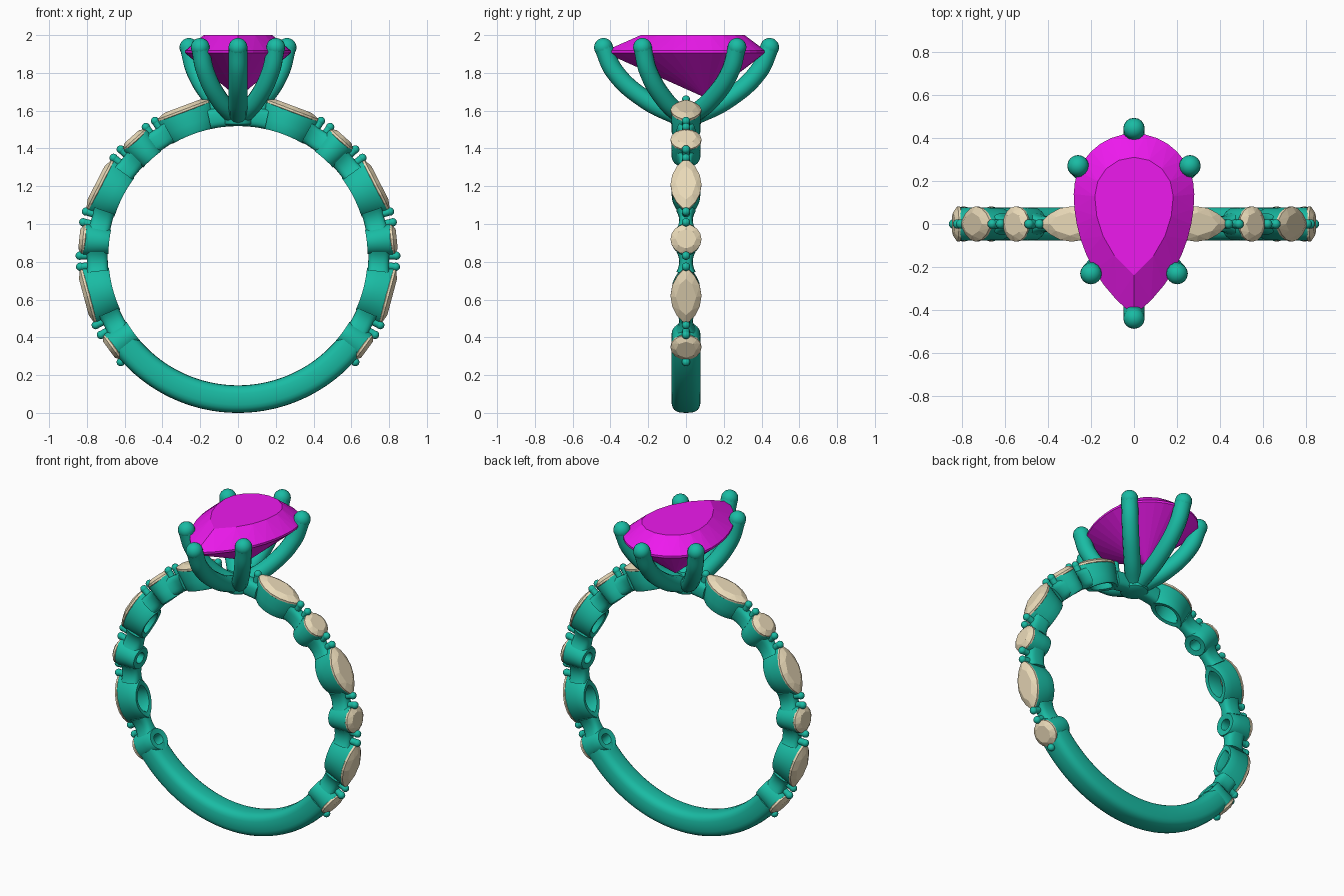
import bpy, bmesh
from math import sin, cos, pi, radians, sqrt, copysign
from mathutils import Vector, Matrix

if "Cube" in bpy.data.objects:
    bpy.data.objects.remove(bpy.data.objects["Cube"])

CZ, R_IN, R_OUT = 0.832, 0.686, 0.832      # ring centre height and radii
STEP = 21.1                                # angle between neighbouring stones


def material(name, rgb):
    m = bpy.data.materials.new(name)
    m.diffuse_color = (*rgb, 1)
    m.use_nodes = True
    m.node_tree.nodes["Principled BSDF"].inputs["Base Color"].default_value = m.diffuse_color
    return m


METAL = material("green_metal", (0.01, 0.50, 0.37))
PEAR = material("magenta_gem", (0.85, 0.01, 0.85))
ACCENT = material("cream_gem", (0.82, 0.70, 0.48))


def make(name, verts, faces, mat, smooth=True):
    me = bpy.data.meshes.new(name)
    me.from_pydata([tuple(v) for v in verts], [], faces)
    bm = bmesh.new()
    bm.from_mesh(me)
    bmesh.ops.recalc_face_normals(bm, faces=bm.faces)
    bm.to_mesh(me)
    bm.free()
    ob = bpy.data.objects.new(name, me)
    bpy.context.collection.objects.link(ob)
    me.materials.append(mat)
    if smooth:
        bpy.context.view_layer.objects.active = ob
        ob.select_set(True)
        bpy.ops.object.shade_smooth_by_angle(angle=radians(40))
        ob.select_set(False)
    return ob


def polar(deg, r, y=0.0):
    a = radians(deg)
    return Vector((r * cos(a), y, CZ + r * sin(a)))


def strip(n, rows, closed=False):
    """Quads joining consecutive rings of n points."""
    last = rows if closed else rows - 1
    return [(k * n + i, k * n + (i + 1) % n,
             (k + 1) % rows * n + (i + 1) % n, (k + 1) % rows * n + i)
            for k in range(last) for i in range(n)]


def arc_bar(name, a0, a1, r0, r1, half_w, steps, flare=0.0, power=3.0):
    """Rounded bar swept along the ring; flare thickens both ends."""
    n, verts = 24, []
    for k in range(steps + 1):
        t = k / steps
        w = half_w + flare * (2 * t - 1) ** 2
        top = r1 + 0.5 * flare * (2 * t - 1) ** 2
        for i in range(n):
            c, s = cos(2 * pi * i / n), sin(2 * pi * i / n)
            u = copysign(abs(c) ** (2 / power), c)
            v = copysign(abs(s) ** (2 / power), s)
            verts.append(polar(a0 + (a1 - a0) * t,
                               (r0 + top) / 2 + u * (top - r0) / 2, v * w))
    faces = strip(n, steps + 1)
    faces += [tuple(range(n)), tuple(range(steps * n, (steps + 1) * n))]
    return make(name, verts, faces, METAL)


def lens(n, half_l, half_w, pointed):
    """Oval outline, or a marquise with softened points."""
    pts = []
    for i in range(n):
        c, s = cos(2 * pi * i / n), sin(2 * pi * i / n)
        y = copysign(abs(s) ** 1.5, s) if pointed else s
        pts.append(Vector((c * half_l, y * half_w)))
    return pts


def gem(name, outline, centre, table, levels, matrix, mat):
    """Faceted stone: levels = culet, girdle bottom, girdle top, table."""
    n, h = len(outline), len(outline) // 2
    zc, zb, zt, ztab = levels
    v = [Vector((p.x, p.y, zb)) for p in outline]
    v += [Vector((p.x, p.y, zt)) for p in outline]
    for i in range(h):
        p = centre + (outline[2 * i] - centre) * table
        v.append(Vector((p.x, p.y, ztab)))
    v.append(Vector((centre.x, centre.y, zc)))
    f = strip(n, 2) + [tuple(range(2 * n, 2 * n + h))]
    for i in range(h):
        g0, g1, g2 = n + 2 * i, n + 2 * i + 1, n + (2 * i + 2) % n
        t0, t1 = 2 * n + i, 2 * n + (i + 1) % h
        f += [(g0, g1, t0), (g1, g2, t1), (g1, t1, t0)]
        f += [(g0 - n, g1 - n, 2 * n + h), (g1 - n, g2 - n, 2 * n + h)]
    return make(name, [matrix @ p for p in v], f, mat, smooth=False)


def ball(name, loc, r):
    bm = bmesh.new()
    bmesh.ops.create_uvsphere(bm, u_segments=16, v_segments=10, radius=r,
                              matrix=Matrix.Translation(loc))
    verts = [v.co.copy() for v in bm.verts]
    faces = [tuple(v.index for v in f.verts) for f in bm.faces]
    bm.free()
    return make(name, verts, faces, METAL)


def tube(name, points, r):
    cu = bpy.data.curves.new(name, 'CURVE')
    cu.dimensions, cu.bevel_depth, cu.bevel_resolution = '3D', r, 4
    cu.use_fill_caps, cu.resolution_u = True, 8
    sp = cu.splines.new('BEZIER')
    sp.bezier_points.add(len(points) - 1)
    for bp, p in zip(sp.bezier_points, points):
        bp.co = p
        bp.handle_left_type = bp.handle_right_type = 'AUTO'
    cu.materials.append(METAL)
    ob = bpy.data.objects.new(name, cu)
    bpy.context.collection.objects.link(ob)
    return ob


def cup(name, deg, half_deg, half_w, pointed, hole):
    """Hollow setting wall, bent to the ring inside and flat under the stone."""
    n, verts = 40, []
    out = lens(n, half_deg, half_w, pointed)
    rim = 0.818
    rows = [(hole, R_IN + 0.014), (hole + 0.05, R_IN + 0.003), (0.90, R_IN),
            (0.97, R_IN + 0.012), (0.97, 0.74), (1.0, rim - 0.01), (0.97, rim),
            (0.75, rim), (hole, rim - 0.05)]
    for s, r in rows:
        for p in out:
            rr = r / cos(radians(p.x * s)) if r > 0.75 else r
            verts.append(polar(deg + p.x * s, rr, p.y * s))
    return make(name, verts, strip(n, len(rows), True), METAL)


# plain lower band
arc_bar("lower_band", -141.5, -38.5, R_IN, R_OUT, 0.077, 64)

# accent stones with settings, necks and bead prongs on both sides
for side in ("right", "left"):
    ang = (lambda a: a) if side == "right" else (lambda a: 180 - a)
    for k in range(6):
        a = -36.1 + STEP * k
        long = k % 2 == 1
        tag = f"{side}_{k + 1}"
        half = 10.6 if long else 5.9
        cup("setting_" + tag, ang(a), half, 0.078, long, 0.6 if long else 0.42)
        rad = (polar(ang(a), 1) - Vector((0, 0, CZ))).normalized()
        tan = Vector((0, 1, 0)).cross(rad)
        m = Matrix((tan, (0, 1, 0), rad)).transposed().to_4x4()
        m.translation = polar(ang(a), 0.818)
        gem("accent_stone_" + tag,
            lens(16, 0.15 if long else 0.079, 0.082, long), Vector((0, 0)),
            0.66, (-0.07, -0.004, 0.008, 0.027), m, ACCENT)
        # bead prongs at both ends of the stone
        for s in (-1, 1):
            b = ang(a + s * (11.0 if long else 6.1))
            tube(f"bead_post_{tag}_{s}", [polar(b, 0.75), polar(b, 0.838)], 0.02)
            ball(f"bead_{tag}_{s}", polar(b, 0.838), 0.022)
        # neck to the next setting
        if k < 5:
            n0, n1 = (a + 8.6, a + STEP - 4.6) if long else (a + 4.6, a + STEP - 8.6)
            arc_bar("neck_" + tag, ang(n0), ang(n1), R_IN + 0.004, 0.80, 0.036, 10,
                    flare=0.014)

# bridge under the centre stone and hub where the prongs meet
arc_bar("top_bridge", 78, 102, R_IN, 0.79, 0.045, 16)
hub = [(0.0, 1.518), (0.06, 1.518), (0.08, 1.53), (0.085, 1.56), (0.06, 1.60), (0.0, 1.61)]
hv = [Vector((max(r, 1e-4) * cos(2 * pi * i / 24), max(r, 1e-4) * sin(2 * pi * i / 24), z))
      for r, z in hub for i in range(24)]
make("prong_hub", hv, strip(24, len(hub)), METAL)

# six curved prongs with round tips
tips = [(0, 0.443), (0, -0.437), (0.26, 0.27), (-0.26, 0.27), (0.2, -0.23), (-0.2, -0.23)]
for i, (x, y) in enumerate(tips):
    path = [(x * f, y * f, z) for f, z in
            ((0.08, 1.568), (0.48, 1.655), (0.87, 1.81), (1.0, 1.935))]
    tube(f"prong_{i + 1}", path, 0.049)
    ball(f"prong_tip_{i + 1}", Vector((x, y, 1.935)), 0.05)

# pear outline: round back, two arcs meeting at the front point
pear = []
for i in range(9):
    t = i / 8
    y = 0.14 - 0.565 * (1 - t)
    pear.append(Vector((sqrt(0.71 ** 2 - (0.14 - y) ** 2) - 0.43, y)))
for i in range(1, 9):
    t = pi / 2 * i / 8
    pear.append(Vector((0.28 * cos(t), 0.14 + 0.28 * sin(t))))
pear[0].x = 0
pear += [Vector((-p.x, p.y)) for p in pear[-2:0:-1]]
gem("centre_pear_stone", pear, Vector((0, 0.106)), 0.65,
    (1.667, 1.905, 1.918, 2.0), Matrix.Identity(4), PEAR)

# turn the tubes into meshes
for ob in bpy.data.objects:
    ob.select_set(ob.type == 'CURVE')
    if ob.type == 'CURVE':
        bpy.context.view_layer.objects.active = ob
bpy.ops.object.convert(target='MESH')
